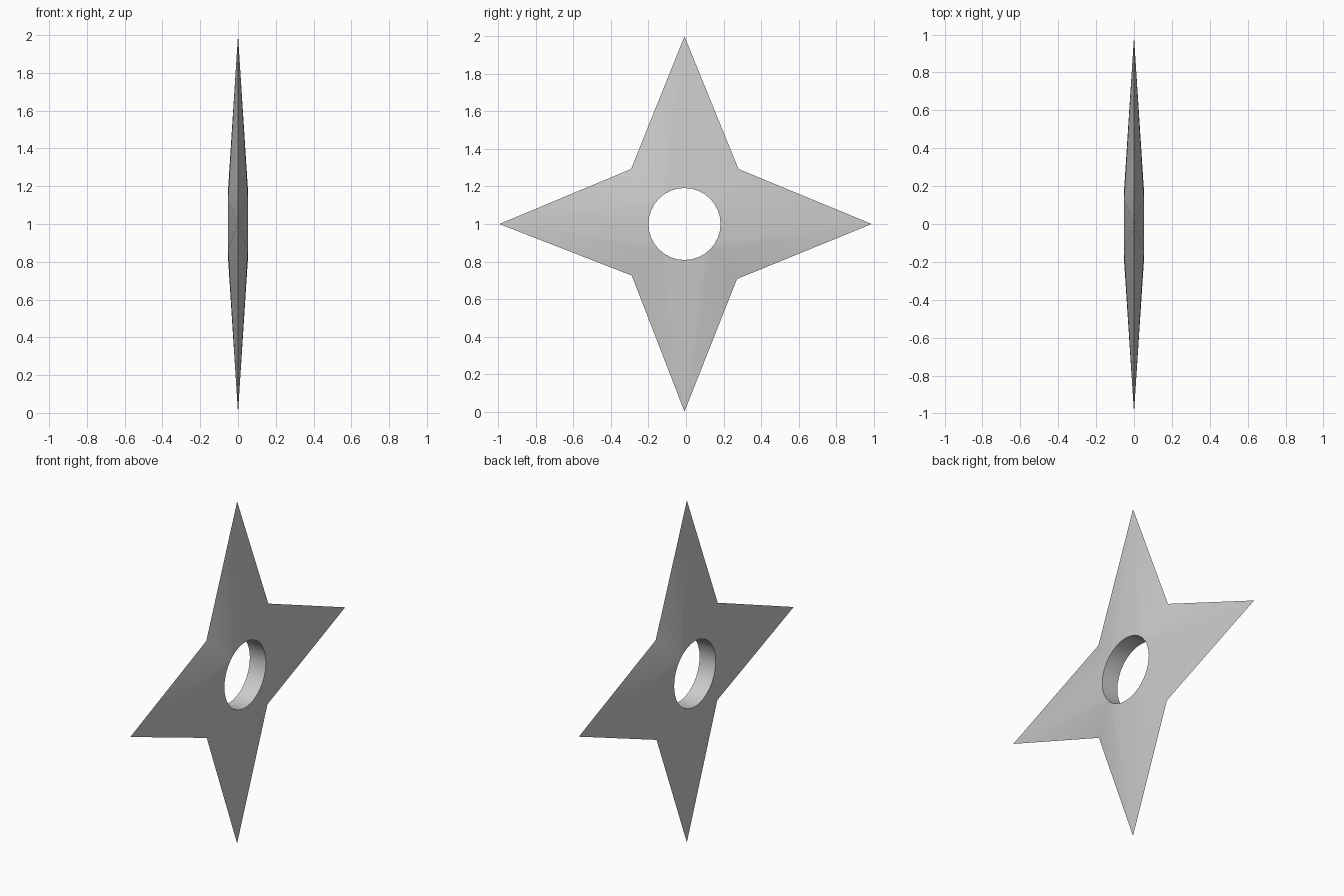
import bpy, bmesh, math

if "Cube" in bpy.data.objects:
    bpy.data.objects.remove(bpy.data.objects["Cube"])

CY, CZ = -0.008, 1.0      # hole centre
R, HALF, SEG = 0.192, 0.052, 32

# Outline: tips and notches, counter-clockwise seen from +x
tips = [(0.99, 1.0), (-0.008, 2.0), (-0.995, 1.0), (-0.008, 0.0)]
notches = [(0.28, 1.293), (-0.293, 1.293), (-0.289, 0.725), (0.272, 0.707)]

bm = bmesh.new()
tip_v = [bm.verts.new((0, y, z)) for y, z in tips]
notch_v = [bm.verts.new((0, y, z)) for y, z in notches]


def ring(x):
    out = []
    for i in range(SEG):
        a = 2 * math.pi * i / SEG
        out.append(bm.verts.new((x, CY + R * math.cos(a), CZ + R * math.sin(a))))
    return out


rims = [ring(HALF), ring(-HALF)]

# Bevelled blades: fan from each tip to its quarter of the rim, on both sides
q = SEG // 4
for rim in rims:
    for k in range(4):
        mid = k * q
        for i in range(mid - q // 2, mid + q // 2):
            bm.faces.new((tip_v[k], rim[(i + 1) % SEG], rim[i % SEG]))
        bm.faces.new((tip_v[k], notch_v[k], rim[(mid + q // 2) % SEG]))
        bm.faces.new((tip_v[k], notch_v[k - 1], rim[(mid - q // 2) % SEG]))

# Wall of the centre hole
for i in range(SEG):
    j = (i + 1) % SEG
    bm.faces.new((rims[0][i], rims[0][j], rims[1][j], rims[1][i]))

bmesh.ops.recalc_face_normals(bm, faces=bm.faces)
mesh = bpy.data.meshes.new("throwing_star")
bm.to_mesh(mesh)
bm.free()
star = bpy.data.objects.new("throwing_star", mesh)
bpy.context.collection.objects.link(star)

# Smooth hole wall, crisp blade edges
bpy.context.view_layer.objects.active = star
star.select_set(True)
bpy.ops.object.shade_smooth_by_angle(angle=math.radians(15))
